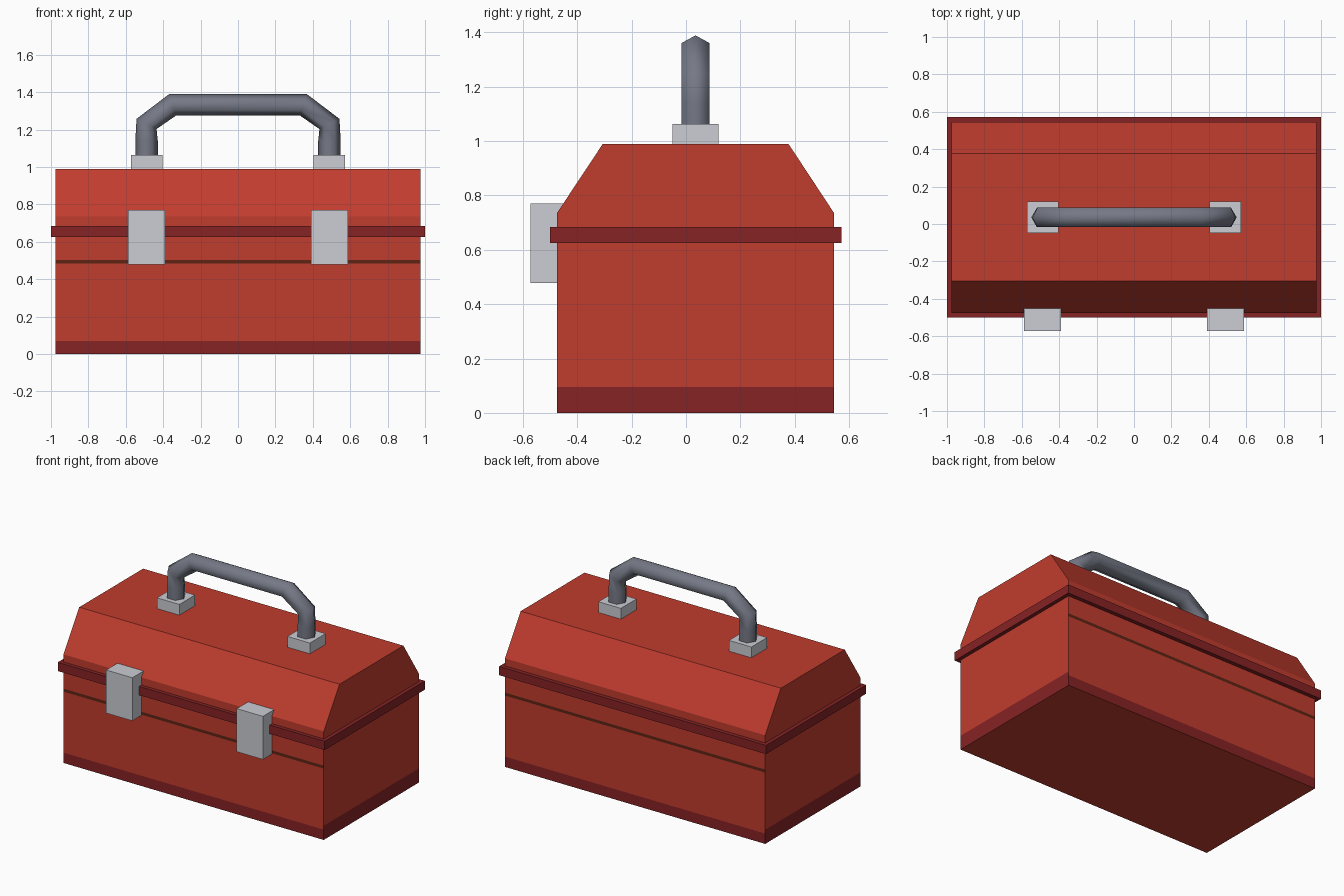
import bpy, bmesh, math
from mathutils import Vector

if "Cube" in bpy.data.objects:
    bpy.data.objects.remove(bpy.data.objects["Cube"])


def colour(name, hex_code):
    """Flat material from an sRGB hex code, stored as linear."""
    c = [int(hex_code[i:i + 2], 16) / 255 for i in (0, 2, 4)]
    lin = [v / 12.92 if v <= 0.04045 else ((v + 0.055) / 1.055) ** 2.4 for v in c]
    m = bpy.data.materials.new(name)
    m.diffuse_color = (*lin, 1)
    m.use_nodes = True
    m.node_tree.nodes["Principled BSDF"].inputs["Base Color"].default_value = m.diffuse_color
    return m


RED = colour("red paint", "C03C2E")
DARK = colour("dark red trim", "872325")
BROWN = colour("brown groove", "5E2414")
STEEL = colour("pale steel", "CBCDD4")
GREY = colour("grey grip", "757986")


def finish(name, bm, *mats):
    bmesh.ops.recalc_face_normals(bm, faces=bm.faces)
    me = bpy.data.meshes.new(name)
    bm.to_mesh(me)
    bm.free()
    for m in mats:
        me.materials.append(m)
    ob = bpy.data.objects.new(name, me)
    bpy.context.collection.objects.link(ob)
    return ob


def prism(half_x, profile):
    """Extrude a (y, z) outline along x."""
    bm = bmesh.new()
    face = bm.faces.new([bm.verts.new((-half_x, y, z)) for y, z in profile])
    ext = bmesh.ops.extrude_face_region(bm, geom=[face])["geom"]
    verts = [g for g in ext if isinstance(g, bmesh.types.BMVert)]
    bmesh.ops.translate(bm, verts=verts, vec=(2 * half_x, 0, 0))
    return bm


def block(name, cx, half_x, y0, y1, z0, z1, mat):
    bm = prism(half_x, [(y0, z0), (y1, z0), (y1, z1), (y0, z1)])
    bmesh.ops.translate(bm, verts=bm.verts, vec=(cx, 0, 0))
    return finish(name, bm, mat)


FRONT, BACK, HALF = -0.475, 0.545, 0.975
MID = (FRONT + BACK) / 2

# Tray: base band all round, thin groove on the front and back
bm = prism(HALF, [(FRONT, 0), (BACK, 0), (BACK, 0.655), (FRONT, 0.655)])
for z in (0.07, 0.096, 0.483, 0.503):
    bmesh.ops.bisect_plane(bm, geom=bm.verts[:] + bm.edges[:] + bm.faces[:],
                           plane_co=(0, 0, z), plane_no=(0, 0, 1))
bm.normal_update()
for f in bm.faces:
    z, n = f.calc_center_median().z, f.normal
    if abs(n.z) > 0.5:
        continue
    if z < (0.096 if abs(n.x) > 0.5 else 0.07):
        f.material_index = 1
    elif abs(n.y) > 0.5 and 0.483 < z < 0.503:
        f.material_index = 2
finish("tray", bm, RED, DARK, BROWN)

# Lid with sloping front and back
finish("lid", prism(HALF, [(FRONT, 0.655), (BACK, 0.655), (BACK, 0.735),
                           (0.377, 0.99), (-0.306, 0.99), (FRONT, 0.735)]), RED)

# Rim around the join
block("rim", 0, 1.0, -0.5, 0.572, 0.625, 0.684, DARK)

# Latches and handle feet, mirrored left and right
for side, s in (("left", -1), ("right", 1)):
    block(side + "_latch", s * 0.489, 0.098, -0.572, -0.44, 0.478, 0.77, STEEL)
    block(side + "_handle_foot", s * 0.489, 0.084, MID - 0.084, MID + 0.084,
          0.985, 1.063, STEEL)

# Handle: six-sided tube swept along a bent path in the xz plane
half_path = [(-0.489, 1.0, 0.06), (-0.489, 1.14, 0.06), (-0.489, 1.23, 0.06),
             (-0.35, 1.332, 0.06)]
path = half_path + [(-x, z, r) for x, z, r in reversed(half_path)]
pts = [Vector((x, MID, z)) for x, z, r in path]
bm = bmesh.new()
rings = []
for i, p in enumerate(pts):
    d0 = (p - pts[max(i - 1, 0)]).normalized()
    d1 = (pts[min(i + 1, len(pts) - 1)] - p).normalized()
    t = (d0 + d1).normalized()
    out = Vector((-t.z, 0, t.x))        # outward direction in the handle plane
    r = path[i][2]
    rings.append([bm.verts.new(p + out * r * math.cos(a) + Vector((0, r * math.sin(a), 0)))
                  for a in (math.tau * k / 6 for k in range(6))])
for a, b in zip(rings, rings[1:]):
    for k in range(6):
        bm.faces.new((a[k], a[(k + 1) % 6], b[(k + 1) % 6], b[k]))
for f in bm.faces:
    f.smooth = True
for ring in (rings[0], rings[-1]):
    bm.faces.new(ring)
finish("handle", bm, GREY)
